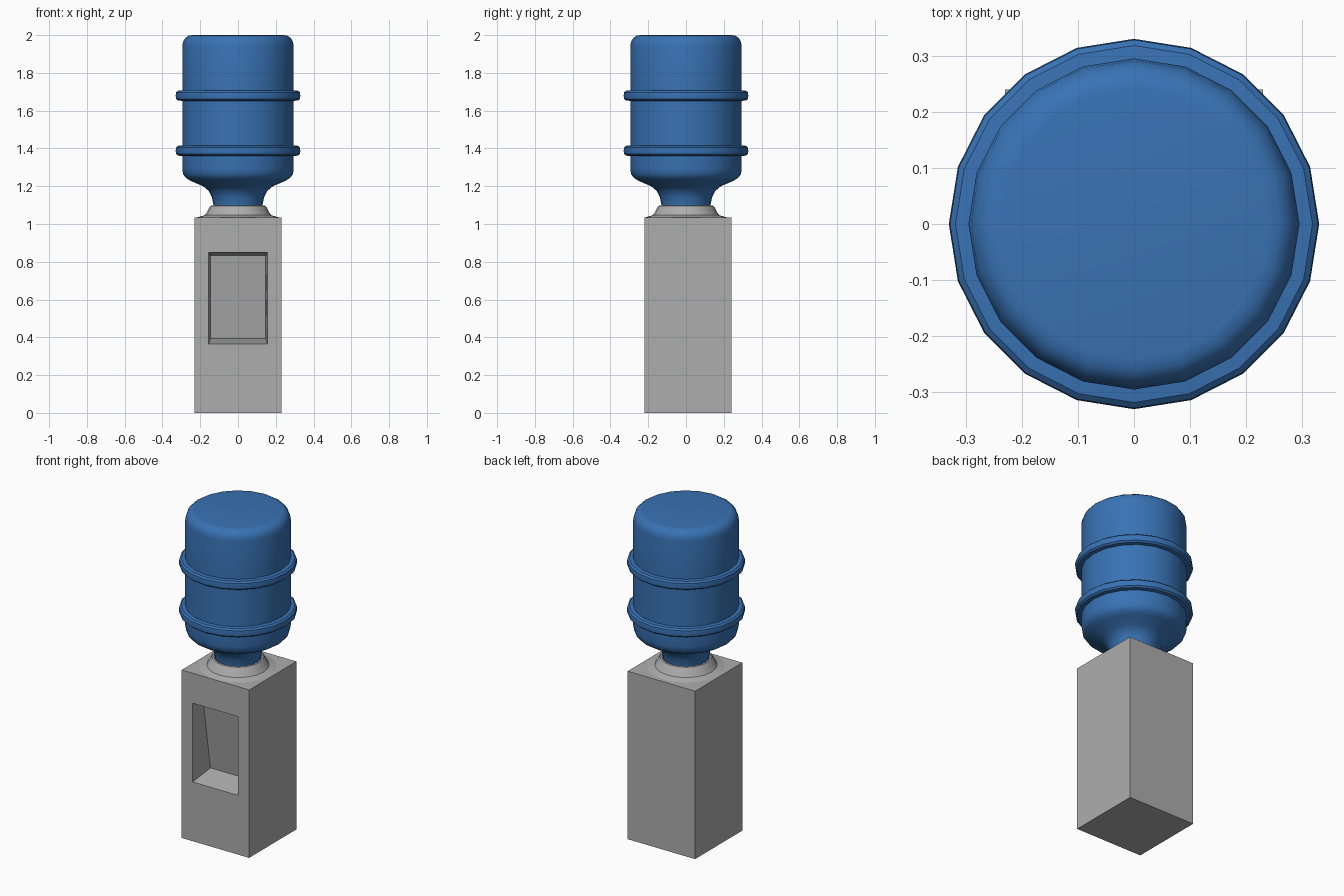
import bpy, bmesh, math

if "Cube" in bpy.data.objects:
    bpy.data.objects.remove(bpy.data.objects["Cube"])


def material(name, rgb):
    m = bpy.data.materials.new(name)
    m.diffuse_color = (*rgb, 1)
    m.use_nodes = True
    m.node_tree.nodes["Principled BSDF"].inputs["Base Color"].default_value = m.diffuse_color
    return m


def finish(name, bm, mat, smooth=None):
    bmesh.ops.recalc_face_normals(bm, faces=bm.faces)
    me = bpy.data.meshes.new(name)
    bm.to_mesh(me)
    bm.free()
    me.materials.append(mat)
    ob = bpy.data.objects.new(name, me)
    bpy.context.collection.objects.link(ob)
    if smooth:
        bpy.ops.object.select_all(action='DESELECT')
        ob.select_set(True)
        bpy.context.view_layer.objects.active = ob
        bpy.ops.object.shade_smooth_by_angle(angle=math.radians(smooth))
    return ob


def lathe(name, profile, mat, sides=20, smooth=35):
    """Revolve (radius, z) points about z and cap both ends."""
    bm = bmesh.new()
    rings = [[bm.verts.new((r * math.cos(2 * math.pi * i / sides),
                            r * math.sin(2 * math.pi * i / sides), z))
              for i in range(sides)] for r, z in profile]
    for a, b in zip(rings, rings[1:]):
        for i in range(sides):
            j = (i + 1) % sides
            bm.faces.new((a[i], a[j], b[j], b[i]))
    bm.faces.new(rings[0])
    bm.faces.new(rings[-1])
    return finish(name, bm, mat, smooth)


grey = material("cabinet grey", (0.42, 0.42, 0.42))
blue = material("bottle blue", (0.04, 0.17, 0.46))

# Cabinet: box with a slanted recess in the front face
F, B, W, H = -0.22, 0.24, 0.23, 1.035
bm = bmesh.new()


def loop(hw, z0, z1, y0, y1):
    return [bm.verts.new(p) for p in
            ((-hw, y0, z0), (hw, y0, z0), (hw, y1, z1), (-hw, y1, z1))]


back = loop(W, 0, H, B, B)
front = loop(W, 0, H, F, F)
rim = loop(0.155, 0.365, 0.85, F, F)
inner = loop(0.146, 0.393, 0.832, F + 0.16, F + 0.09)
for a, b in ((back, front), (front, rim), (rim, inner)):
    for i in range(4):
        j = (i + 1) % 4
        bm.faces.new((a[i], a[j], b[j], b[i]))
bm.faces.new(back)
bm.faces.new(inner)
finish("cabinet", bm, grey)

# Collar: shallow cone rising from the cabinet top, then a rounded seat
lathe("collar", [(0.22, 1.034), (0.175, 1.047), (0.166, 1.06), (0.153, 1.085),
                 (0.145, 1.096), (0.136, 1.098), (0.126, 1.09)], grey)


# Bottle: neck, shoulder, body with two raised hoops, rounded top
def hoop(z):
    return [(0.295, z - 0.028), (0.318, z - 0.026), (0.328, z - 0.017),
            (0.33, z), (0.328, z + 0.017), (0.318, z + 0.026), (0.295, z + 0.028)]


profile = [(0.127, 1.06), (0.13, 1.10), (0.138, 1.14), (0.155, 1.175),
           (0.185, 1.20), (0.25, 1.228), (0.275, 1.243), (0.29, 1.262),
           (0.295, 1.29)]
profile += hoop(1.388) + hoop(1.68)
profile += [(0.295, 1.94), (0.291, 1.965), (0.279, 1.985), (0.262, 1.997),
            (0.24, 2.0)]
lathe("water_bottle", profile, blue)
